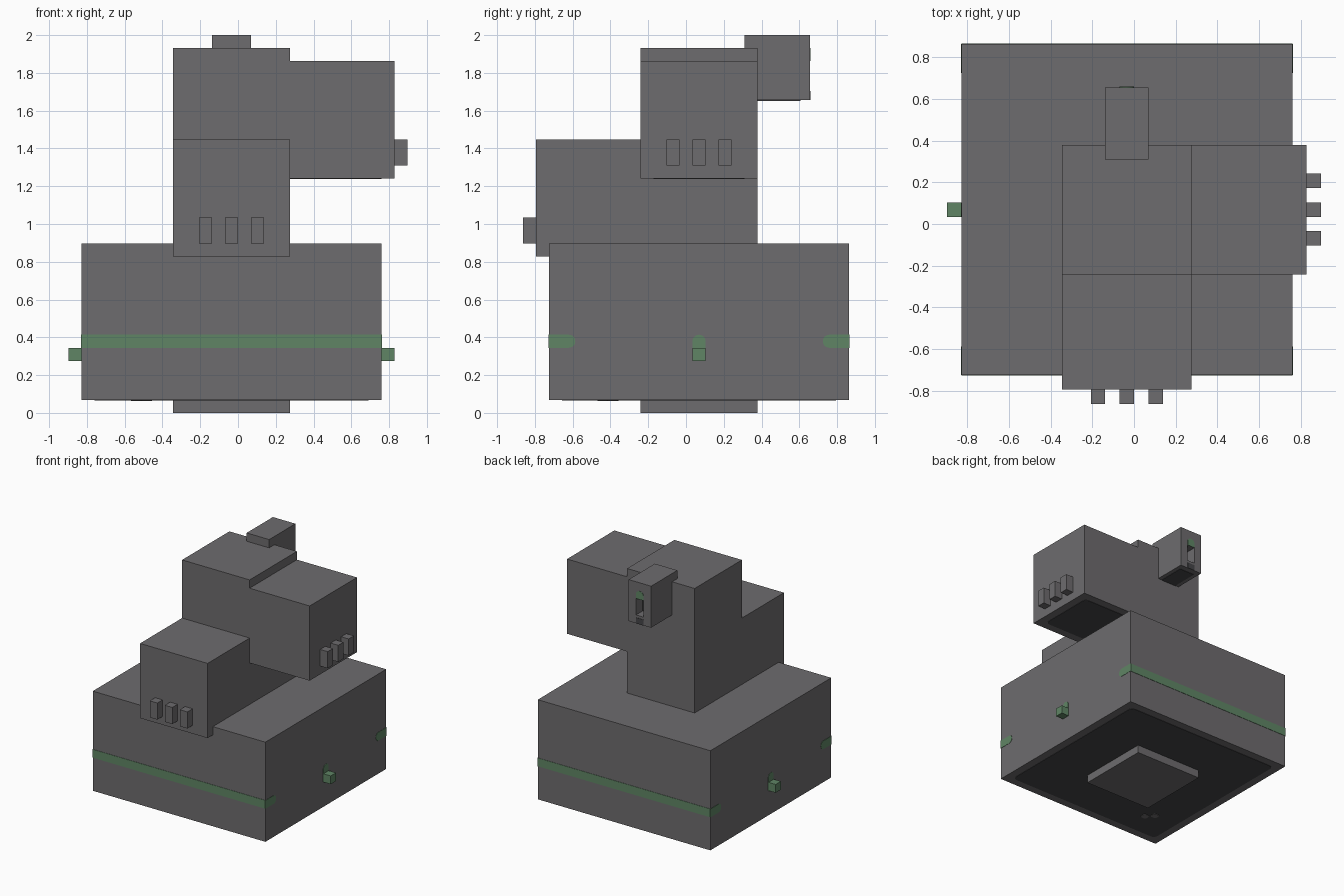
import bpy, bmesh
from math import sin, cos, pi
from mathutils import Vector

U = 2 / 29      # one block unit
T = 0.04        # painted plate thickness, in block units

if "Cube" in bpy.data.objects:
    bpy.data.objects.remove(bpy.data.objects["Cube"])


def material(name, rgb):
    m = bpy.data.materials.new(name)
    m.use_nodes = True
    m.diffuse_color = (*rgb, 1)
    m.node_tree.nodes["Principled BSDF"].inputs["Base Color"].default_value = (*rgb, 1)
    return m


GREY = material("stone grey", (0.155, 0.15, 0.156))
GREEN = material("moss green", (0.115, 0.235, 0.13))
DARK = material("charcoal", (0.06, 0.06, 0.064))


def finish(name, bm, mat):
    bmesh.ops.recalc_face_normals(bm, faces=bm.faces)
    mesh = bpy.data.meshes.new(name)
    bm.to_mesh(mesh)
    bm.free()
    mesh.materials.append(mat)
    obj = bpy.data.objects.new(name, mesh)
    bpy.context.collection.objects.link(obj)
    return obj


def box(name, x, y, z, mat=GREY):
    """Axis-aligned block from (low, high) ranges in block units."""
    bm = bmesh.new()
    bmesh.ops.create_cube(bm, size=1)
    for v in bm.verts:
        v.co = Vector([(lo + hi) / 2 + c * (hi - lo)
                       for c, (lo, hi) in zip(v.co, (x, y, z))]) * U
    return finish(name, bm, mat)


def plate(name, axis, level, side, a, b, mat, radii=(0, 0, 0, 0)):
    """Thin painted plate on the plane axis=level; a, b span the other axes.
    Corner radii run (low low), (high low), (high high), (low high)."""
    bm = bmesh.new()
    corners = [(a[0], b[0], 1, 1), (a[1], b[0], -1, 1), (a[1], b[1], -1, -1), (a[0], b[1], 1, -1)]
    verts = []
    for i, ((p, q, sp, sq), r) in enumerate(zip(corners, radii)):
        steps = 6 if r else 0
        for k in range(steps + 1):
            t = pi + i * pi / 2 + (pi / 2) * k / max(steps, 1)
            co = [p + sp * r + r * cos(t), q + sq * r + r * sin(t)] if r else [p, q]
            co.insert(axis, level)
            verts.append(bm.verts.new(Vector(co) * U))
    face = bm.faces.new(verts)
    new = bmesh.ops.extrude_face_region(bm, geom=[face])["geom"]
    shift = Vector((0, 0, 0))
    shift[axis] = side * T * U
    bmesh.ops.translate(bm, vec=shift, verts=[g for g in new if isinstance(g, bmesh.types.BMVert)])
    return finish(name, bm, mat)


# Main blocks
BX, BY = (-12, 11), (-10.5, 12.5)
CX, CY = (-5, 4), (-3.5, 5.5)
box("base", BX, BY, (1, 13))
box("bottom_plug", CX, CY, (0, 1))
box("column", CX, CY, (13, 28))
box("front_block", CX, (-11.5, -3.5), (12, 21))
box("left_block", (4, 12), CY, (18, 27))
knob = box("back_knob", (-2, 1), (4.5, 9.5), (24, 29))

# Teeth on the front and left blocks
for i in range(3):
    x, y = -3 + 2 * i, -1.5 + 2 * i
    box(f"front_tooth_{i}", (x, x + 1), (-12.5, -11.5), (13, 15))
    box(f"left_tooth_{i}", (12, 13), (y, y + 1), (19, 21))

# Slot cut in the back of the knob
cutter = box("slot_cutter", (-1, 0), (8.2, 10), (25, 27), DARK)
cutter.hide_render = True
cutter.hide_set(True)
cut = knob.modifiers.new("slot", "BOOLEAN")
cut.operation = "DIFFERENCE"
cut.object = cutter
plate("slot_back", 1, 8.2, 1, (-1, 0), (25, 27), DARK)
plate("slot_lamp", 1, 9.5, 1, (-1, 0), (27, 28), GREEN, (0, 0, .5, .5))
plate("slot_foot", 1, 9.5, 1, (-1, 0), (24, 24.7), DARK)

# Green stripes across front and back, with rounded ends on the sides
plate("front_stripe", 1, BY[0], -1, BX, (5, 6), GREEN)
plate("back_stripe", 1, BY[1], 1, BX, (5, 6), GREEN)
for side, level, label in ((-1, BX[0], "right"), (1, BX[1], "left")):
    plate(label + "_front_stripe_end", 0, level, side, (-10.5, -8.5), (5, 6), GREEN, (0, .49, .49, 0))
    plate(label + "_back_stripe_end", 0, level, side, (10.5, 12.5), (5, 6), GREEN, (.49, 0, 0, .49))
    plate(label + "_arch", 0, level, side, (.5, 1.5), (5, 6), GREEN, (0, 0, .49, .49))
    box(label + "_peg", sorted((level, level + side)), (.5, 1.5), (4, 5), GREEN)

# Dark undersides
plate("base_underside", 2, 1, -1, (-11, 10), (-9.5, 11.5), DARK, (.5,) * 4)
plate("left_block_underside", 2, 18, -1, (4, 11), (-2.5, 4.5), DARK, (0, .5, .5, 0))
plate("knob_underside", 2, 24, -1, (-1.5, .5), (5.5, 8.8), DARK)
for i, (x, y) in enumerate(((-8.2, -6), (-7.4, -6.8))):
    plate(f"underside_mark_{i}", 2, 1 - T, -1, (x, x + .8), (y, y + .8), GREY, (.2,) * 4)
